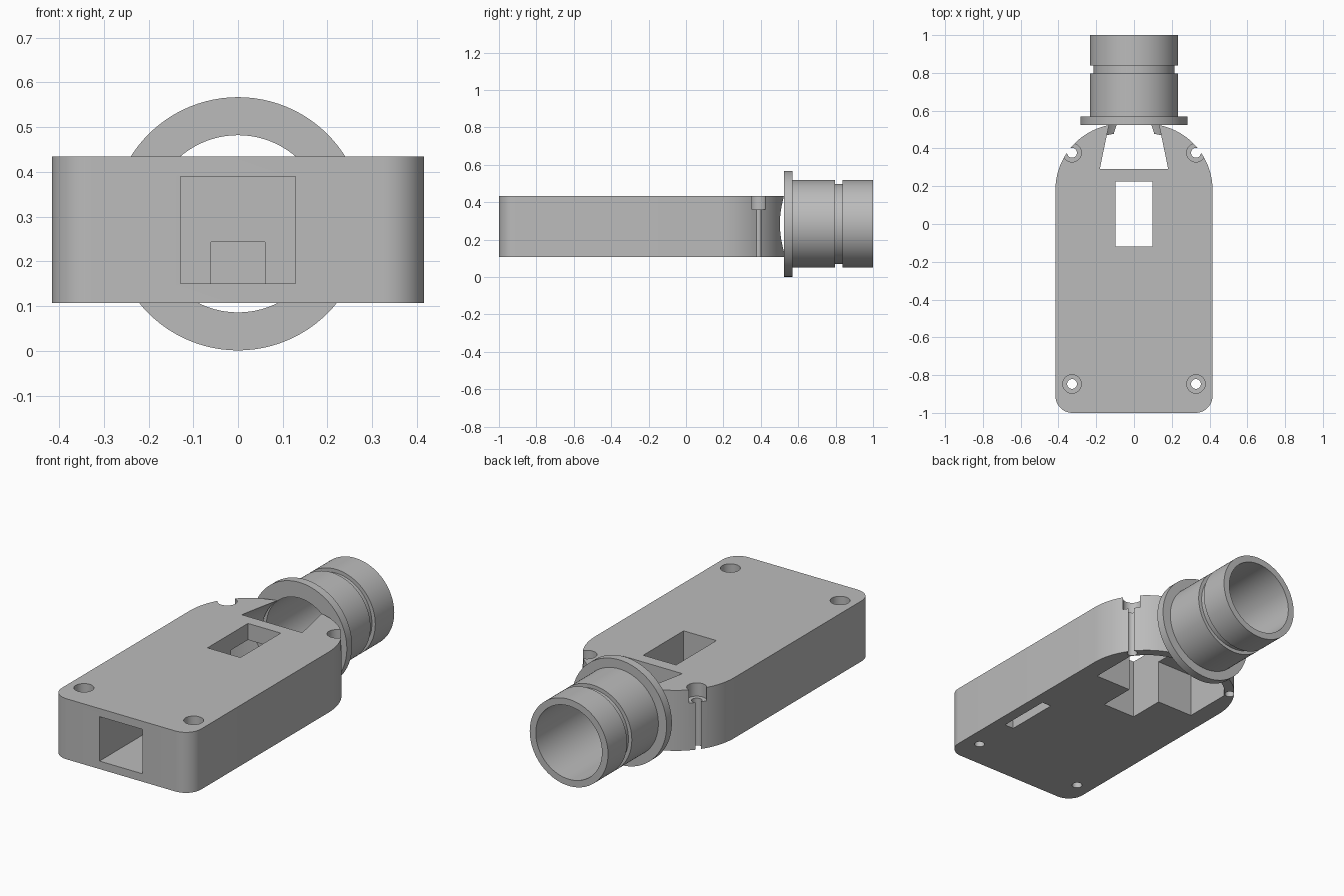
import bpy, bmesh, math
from mathutils import Matrix

if "Cube" in bpy.data.objects:
    bpy.data.objects.remove(bpy.data.objects["Cube"], do_unlink=True)

grey = bpy.data.materials.new("plain grey")
grey.use_nodes = True
colour = (0.5, 0.5, 0.5, 1)
grey.diffuse_color = colour
grey.node_tree.nodes["Principled BSDF"].inputs["Base Color"].default_value = colour

BOTTOM, TOP, AXIS = 0.107, 0.434, 0.284
HALF, BACK, BACK_R = 0.416, 0.53, 0.35


def make_object(name, bm):
    bmesh.ops.recalc_face_normals(bm, faces=bm.faces)
    mesh = bpy.data.meshes.new(name)
    bm.to_mesh(mesh)
    bm.free()
    mesh.materials.append(grey)
    obj = bpy.data.objects.new(name, mesh)
    bpy.context.collection.objects.link(obj)
    return obj


def prism(name, outline, z0, z1):
    bm = bmesh.new()
    face = bm.faces.new([bm.verts.new((x, y, z0)) for x, y in outline])
    grown = bmesh.ops.extrude_face_region(bm, geom=[face])["geom"]
    for v in grown:
        if isinstance(v, bmesh.types.BMVert):
            v.co.z = z1
    return make_object(name, bm)


def box(name, x0, x1, y0, y1, z0, z1):
    return prism(name, [(x0, y0), (x1, y0), (x1, y1), (x0, y1)], z0, z1)


def arc(cx, cy, r, start, end, steps):
    angles = [math.radians(start + (end - start) * i / steps) for i in range(steps + 1)]
    return [(cx + r * math.cos(a), cy + r * math.sin(a)) for a in angles]


def mirrored(right_side):
    return right_side + [(-x, y) for x, y in reversed(right_side)]


def rod(name, x, y, r, z0, z1):
    return prism(name, arc(x, y, r, 0, 350, 35), z0, z1)


def lathe(name, profile, closed=False, steps=96):
    """Spin (radius, y) points about the tube axis."""
    bm = bmesh.new()
    verts = [bm.verts.new((r, y, AXIS)) for r, y in profile]
    pairs = list(zip(verts, verts[1:]))
    if closed:
        pairs.append((verts[-1], verts[0]))
    edges = [bm.edges.new(p) for p in pairs]
    bmesh.ops.spin(bm, geom=verts + edges, cent=(0, 0, AXIS), axis=(0, 1, 0),
                   angle=math.tau, steps=steps, use_duplicate=False)
    bmesh.ops.remove_doubles(bm, verts=bm.verts, dist=0.0001)
    return make_object(name, bm)


def smooth(obj):
    bpy.ops.object.select_all(action="DESELECT")
    obj.select_set(True)
    bpy.context.view_layer.objects.active = obj
    bpy.ops.object.shade_smooth_by_angle(angle=math.radians(30))


def carve(obj, cutters):
    for c in cutters:
        c.hide_render = True
        mod = obj.modifiers.new("cut", "BOOLEAN")
        mod.operation, mod.solver, mod.object = "DIFFERENCE", "EXACT", c
    graph = bpy.context.evaluated_depsgraph_get()
    mesh = bpy.data.meshes.new_from_object(obj.evaluated_get(graph))
    obj.modifiers.clear()
    obj.data = mesh
    for c in cutters:
        bpy.data.objects.remove(c, do_unlink=True)


# Housing block: small front corners, broad rounded back
corner = HALF - BACK_R
centre_y = BACK - BACK_R
front_r = 0.09
outline = mirrored(arc(HALF - front_r, -1 + front_r, front_r, -90, 0, 10)
                   + arc(corner, centre_y, BACK_R, 0, 90, 28))
housing = prism("housing", outline, BOTTOM, TOP)

# Rear chamber open underneath, leaving a thin wall round the back
wall = 0.05
chamber_x = 0.315
limit = math.degrees(math.acos((chamber_x - corner) / (BACK_R - wall)))
chamber = prism("chamber_cutter",
                mirrored([(chamber_x, 0.08)]
                         + arc(corner, centre_y, BACK_R - wall, limit, 90, 20)),
                BOTTOM - 0.1, 0.345)

# Tapered throat, hatch, front socket, cable recess and side slot
cutters = [
    chamber,
    lathe("throat_cutter", [(0, 0.29), (0.235, 0.29), (0.199, 0.53), (0.199, 0.6), (0, 0.6)]),
    box("hatch_cutter", -0.098, 0.098, -0.12, 0.225, 0, 0.6),
    box("socket_cutter", -0.128, 0.128, -1.1, -0.45, 0.15, 0.39),
    box("cable_cutter", -0.06, 0.06, -0.5, -0.3, 0.15, 0.243),
    box("slot_cutter", 0.3, 0.355, -0.61, -0.31, 0, 0.2),
]

# Counterbored screw holes
for side in (-1, 1):
    for y in (-0.847, 0.377):
        cutters.append(rod("screw_cutter", side * 0.328, y, 0.026, 0, 0.6))
        cutters.append(rod("head_cutter", side * 0.328, y, 0.049, 0.362, 0.6))
carve(housing, cutters)
smooth(housing)

# Hollow pipe with a collar and a ring groove
bore, outer, groove, collar = 0.198, 0.234, 0.214, 0.283
pipe = lathe("pipe", [(bore, 0.525), (collar, 0.525), (collar, 0.57), (outer, 0.57),
                      (outer, 0.797), (groove, 0.797), (groove, 0.838),
                      (outer, 0.838), (outer, 1.0), (bore, 1.0)], closed=True)
smooth(pipe)
